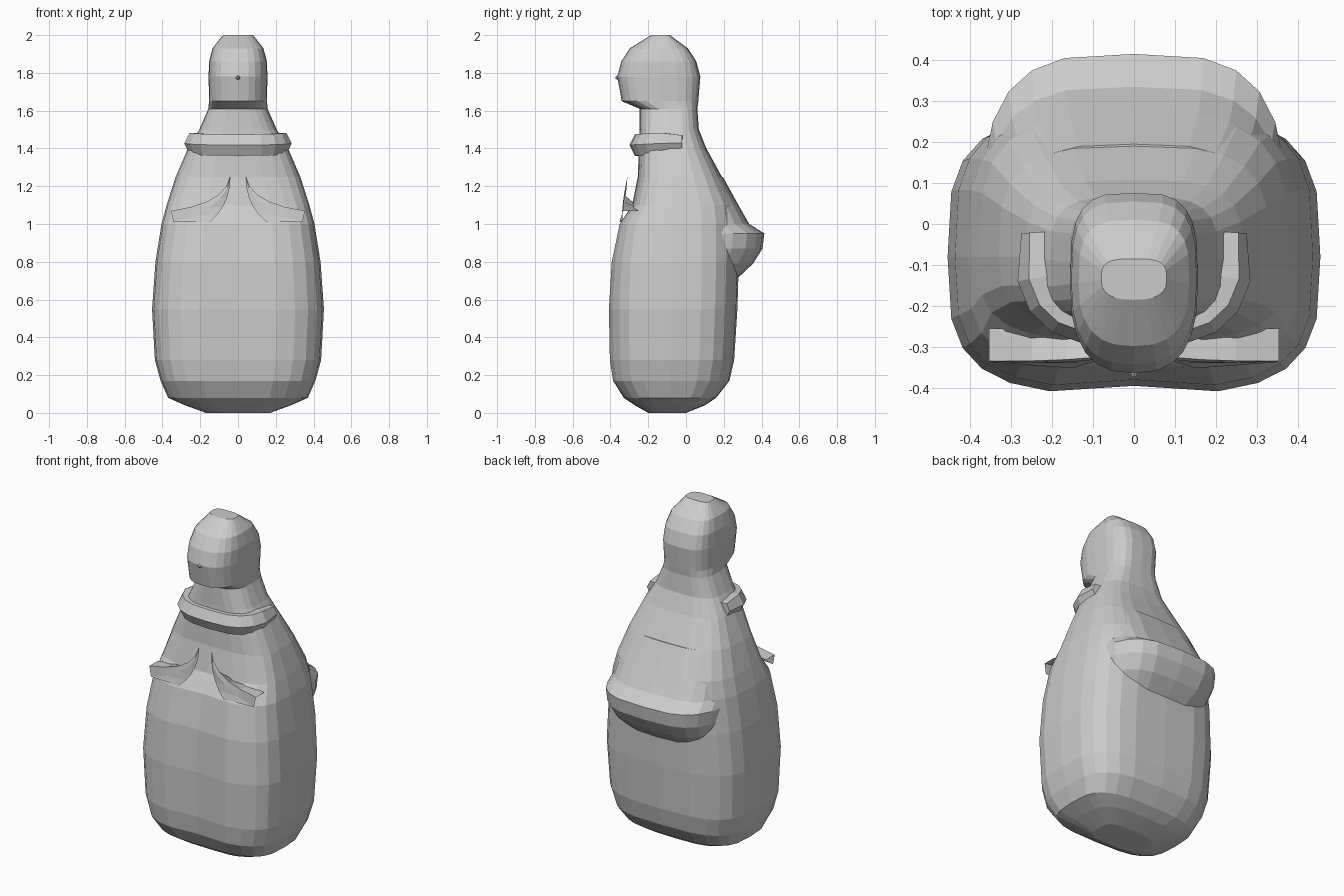
import bpy, bmesh
from math import cos, sin, pi, copysign
from mathutils import Vector

if "Cube" in bpy.data.objects:
    bpy.data.objects.remove(bpy.data.objects["Cube"])


def skin(name, rows, closed=True):
    """Bridge rows of points with quads; closed rows are capped at both ends."""
    bm = bmesh.new()
    loops = [[bm.verts.new(p) for p in row] for row in rows]
    for a, b in zip(loops, loops[1:]):
        count = len(a)
        for i in range(count if closed else count - 1):
            j = (i + 1) % count
            bm.faces.new((a[i], a[j], b[j], b[i]))
    if closed:
        bm.faces.new(loops[0])
        bm.faces.new(loops[-1])
    bmesh.ops.recalc_face_normals(bm, faces=bm.faces)
    me = bpy.data.meshes.new(name)
    bm.to_mesh(me)
    bm.free()
    ob = bpy.data.objects.new(name, me)
    bpy.context.collection.objects.link(ob)
    return ob


def spow(v, p):
    return copysign(abs(v) ** p, v)


def ring(z, w, front, back, sides=24):
    """Rounded-box section; the face is rounder, the lower front slightly hollow."""
    mid = min(-0.08, (front + back) / 2)
    n_front = 3.4 if z < 1.2 else 3.0 if z < 1.61 else 2.6
    pts = []
    for i in range(sides):
        a = 2 * pi * i / sides
        p = 2 / (n_front if sin(a) < 0 else 3.4)
        x = w * spow(cos(a), p)
        reach = mid - front if sin(a) < 0 else back - mid
        y = mid + reach * spow(sin(a), p)
        if sin(a) < 0 and abs(x) < 0.2 and 0.1 < z < 1.05:
            y += 0.02 * (1 - (x / 0.2) ** 2)
        pts.append((x, y, z))
    return pts


# Cloaked body running up through the neck to the hooded head: z, half width, front, back
body = [
    (0, .17, -.20, .00), (.04, .28, -.27, .10), (.08, .37, -.33, .16),
    (.17, .41, -.395, .23), (.28, .44, -.41, .255), (.55, .455, -.415, .272),
    (.8, .437, -.40, .28), (1, .405, -.36, .28), (1.1, .378, -.285, .265),
    (1.25, .33, -.255, .19), (1.4, .265, -.25, .108), (1.5, .205, -.245, .068),
    (1.61, .157, -.245, .06), (1.65, .153, -.34, .065), (1.78, .156, -.364, .076),
    (1.86, .153, -.343, .055), (1.93, .135, -.298, .01), (2, .08, -.185, -.085),
]
skin("body_and_hood", [ring(*r) for r in body])

# Overhanging ledge of the shawl on the back: z, half width, back
shawl = [(.71, .29, .27), (.79, .345, .355), (.87, .37, .405), (.95, .375, .415),
         (1, .365, .335), (1.1, .35, .278), (1.25, .3, .195)]
skin("back_shawl", [ring(z, w, -0.1, back) for z, w, back in shawl])

# Rolled collar: hexagonal section swept round the chest and shoulders
path = []
for k in range(11):
    a = pi * k / 10
    path.append(Vector((0.235 * spow(cos(a), 0.6), -0.02 - 0.222 * spow(sin(a), 0.6),
                        1.43 - 0.012 * sin(a))))
rows = []
for k, c in enumerate(path):
    t = (path[min(k + 1, 10)] - path[max(k - 1, 0)]).normalized()
    out = Vector((t.y, -t.x, 0))
    r = 0.04 if k in (0, 10) else 0.057
    rows.append([c + r * (out * cos(b) + Vector((0, 0, 1.15 * sin(b))))
                 for b in [pi / 3 * i for i in range(6)]])
skin("collar_roll", rows)

# Pointed cloak folds: strands curve from a tip between the collar and chest to the sides
tip = Vector((0.04, -0.31, 1.25))
strand_ends = [((.04, -.32, 1.1), (.15, -.352, 1.01)),
               ((.05, -.345, 1.09), (.34, -.338, 1.01)),
               ((.06, -.335, 1.11), (.35, -.335, 1.07))]
for side, label in ((1, "right"), (-1, "left")):
    rows = []
    for ctrl, end in strand_ends:
        row = []
        for i in range(6):
            t = i / 5
            p = tip * (1 - t) ** 2 + Vector(ctrl) * 2 * t * (1 - t) + Vector(end) * t * t
            row.append(Vector((side * (p.x + 0.002 * len(rows)), p.y, p.z)))
        rows.append(row)
    skin("cloak_fold_" + label, rows, closed=False)
    # Shelf from the fold's lip back to the chest
    lip = rows[-1][2:]
    skin("fold_shelf_" + label,
         [lip, [Vector((p.x, p.y + 0.08, min(p.z, 1.085))) for p in lip]], closed=False)

# Tiny nose
bpy.ops.mesh.primitive_cone_add(vertices=6, radius1=0.016, radius2=0.005, depth=0.02,
                                location=(0, -0.364, 1.775), rotation=(pi / 2, 0, 0))
bpy.context.object.name = "nose"
